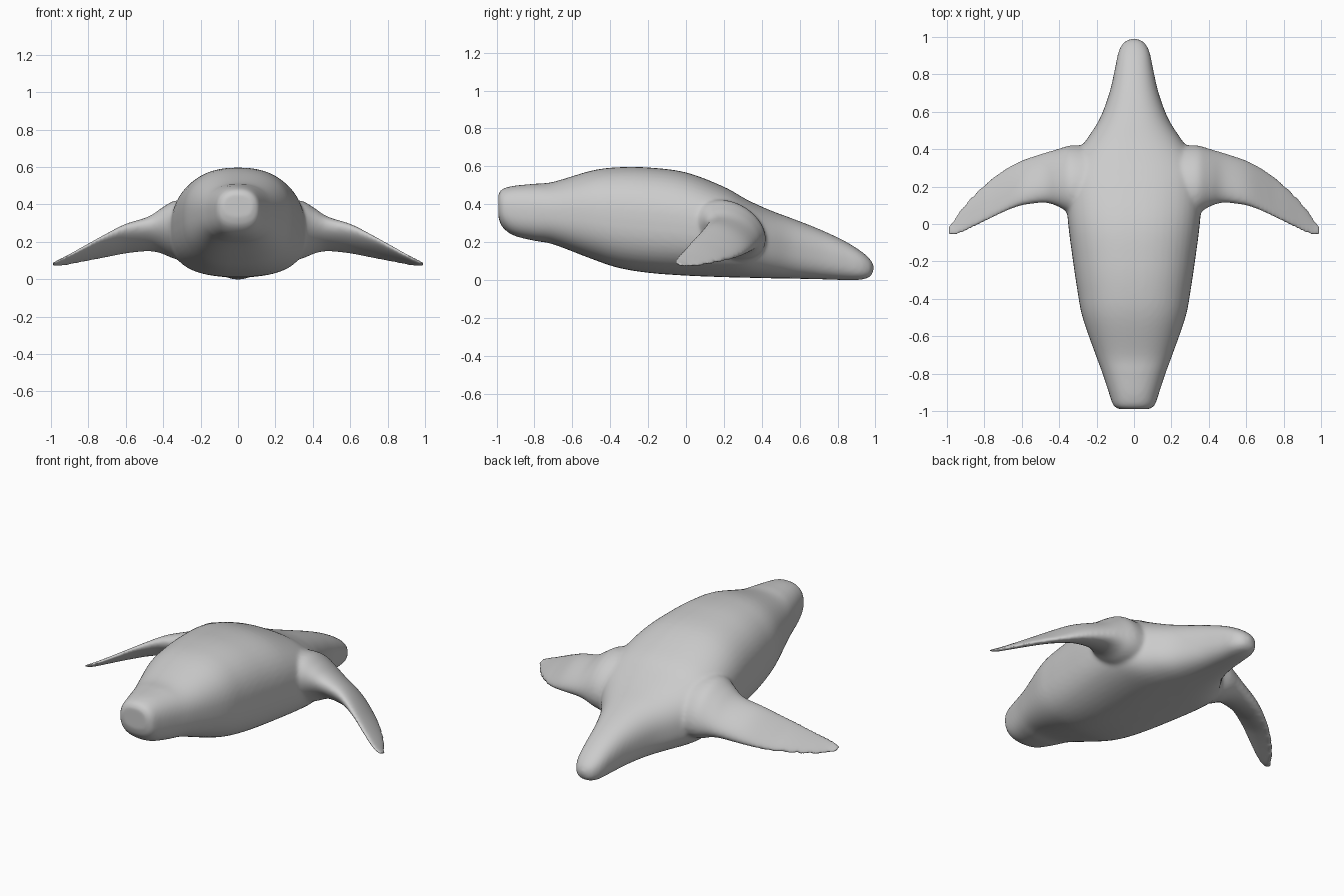
import bpy, bmesh, math

if "Cube" in bpy.data.objects:
    bpy.data.objects.remove(bpy.data.objects["Cube"])

# Body stations: y, half width, bottom z, top z
BODY = [
    (-0.99, 0.08, 0.33, 0.455), (-0.97, 0.11, 0.28, 0.48), (-0.91, 0.132, 0.235, 0.497),
    (-0.80, 0.168, 0.207, 0.508), (-0.70, 0.205, 0.188, 0.518), (-0.50, 0.275, 0.112, 0.577),
    (-0.36, 0.302, 0.065, 0.595), (-0.20, 0.326, 0.038, 0.594), (0.0, 0.352, 0.023, 0.568),
    (0.20, 0.365, 0.015, 0.492), (0.32, 0.345, 0.012, 0.425), (0.44, 0.262, 0.009, 0.37),
    (0.56, 0.185, 0.007, 0.325), (0.70, 0.132, 0.004, 0.27), (0.83, 0.102, 0.0, 0.21),
    (0.92, 0.083, 0.001, 0.155), (0.97, 0.055, 0.016, 0.112), (0.99, 0.02, 0.045, 0.08),
]
# Flipper stations: x, trailing y, leading y, bottom z, top z
FLIPPER = [
    (0.25, 0.06, 0.42, 0.10, 0.42), (0.34, 0.06, 0.42, 0.11, 0.42),
    (0.41, 0.095, 0.40, 0.138, 0.38), (0.48, 0.113, 0.38, 0.150, 0.335),
    (0.60, 0.098, 0.34, 0.138, 0.297), (0.70, 0.06, 0.287, 0.118, 0.247),
    (0.80, 0.01, 0.212, 0.098, 0.192), (0.90, -0.042, 0.112, 0.078, 0.137),
    (0.965, -0.065, 0.03, 0.066, 0.104), (1.0, -0.055, -0.01, 0.068, 0.088),
]
SEG = 48


def resample(rows, steps=5):
    """Catmull-Rom interpolation of station rows."""
    out = []
    for i in range(len(rows) - 1):
        p0, p1, p2 = rows[max(i - 1, 0)], rows[i], rows[i + 1]
        p3 = rows[min(i + 2, len(rows) - 1)]
        for s in range(steps):
            t = s / steps
            out.append([0.5 * (2 * b + (c - a) * t + (2 * a - 5 * b + 4 * c - d) * t * t
                               + (3 * b - a - 3 * c + d) * t ** 3)
                        for a, b, c, d in zip(p0, p1, p2, p3)])
    return out + [list(rows[-1])]


def loft(bm, rings):
    loops = [[bm.verts.new(p) for p in r] for r in rings]
    for a, b in zip(loops, loops[1:]):
        for i in range(SEG):
            j = (i + 1) % SEG
            bm.faces.new((a[i], a[j], b[j], b[i]))
    bm.faces.new(loops[0])
    bm.faces.new(loops[-1])


def body_ring(y, w, lo, hi):
    pts = []
    for i in range(SEG):
        t = 2 * math.pi * i / SEG
        c, s = math.cos(t), math.sin(t)
        e = 2 / (2.35 if s > 0 else 2.6)
        pts.append((w * math.copysign(abs(c) ** e, c), y,
                    (lo + hi) / 2 + (hi - lo) / 2 * math.copysign(abs(s) ** e, s)))
    return pts


def flipper_ring(x, y0, y1, z0, z1, side):
    # Tilted ellipse: trailing edge high, leading edge low
    phase = math.radians(108 + 37 * min(max((x - 0.35) / 0.4, 0), 1))
    return [(side * x,
             (y0 + y1) / 2 + (y1 - y0) / 2 * math.cos(t),
             (z0 + z1) / 2 + (z1 - z0) / 2 * math.cos(t + phase))
            for t in (2 * math.pi * i / SEG for i in range(SEG))]


def make_object(name, ring_sets):
    bm = bmesh.new()
    for rings in ring_sets:
        part = bmesh.new()
        loft(part, rings)
        bmesh.ops.recalc_face_normals(part, faces=part.faces)
        tmp = bpy.data.meshes.new("part")
        part.to_mesh(tmp)
        part.free()
        bm.from_mesh(tmp)
        bpy.data.meshes.remove(tmp)
    mesh = bpy.data.meshes.new(name)
    bm.to_mesh(mesh)
    bm.free()
    ob = bpy.data.objects.new(name, mesh)
    bpy.context.collection.objects.link(ob)
    return ob


# Body and mirrored flippers, fused into one smooth skin
rings = [[body_ring(*r) for r in resample(BODY)]]
for side in (1, -1):
    rings.append([flipper_ring(*r, side) for r in resample(FLIPPER)])
body = make_object("body_with_flippers", rings)

remesh = body.modifiers.new("fuse", 'REMESH')
remesh.mode = 'VOXEL'
remesh.voxel_size = 0.011
remesh.use_smooth_shade = True
soften = body.modifiers.new("soften", 'SMOOTH')
soften.factor = 0.5
soften.iterations = 10
